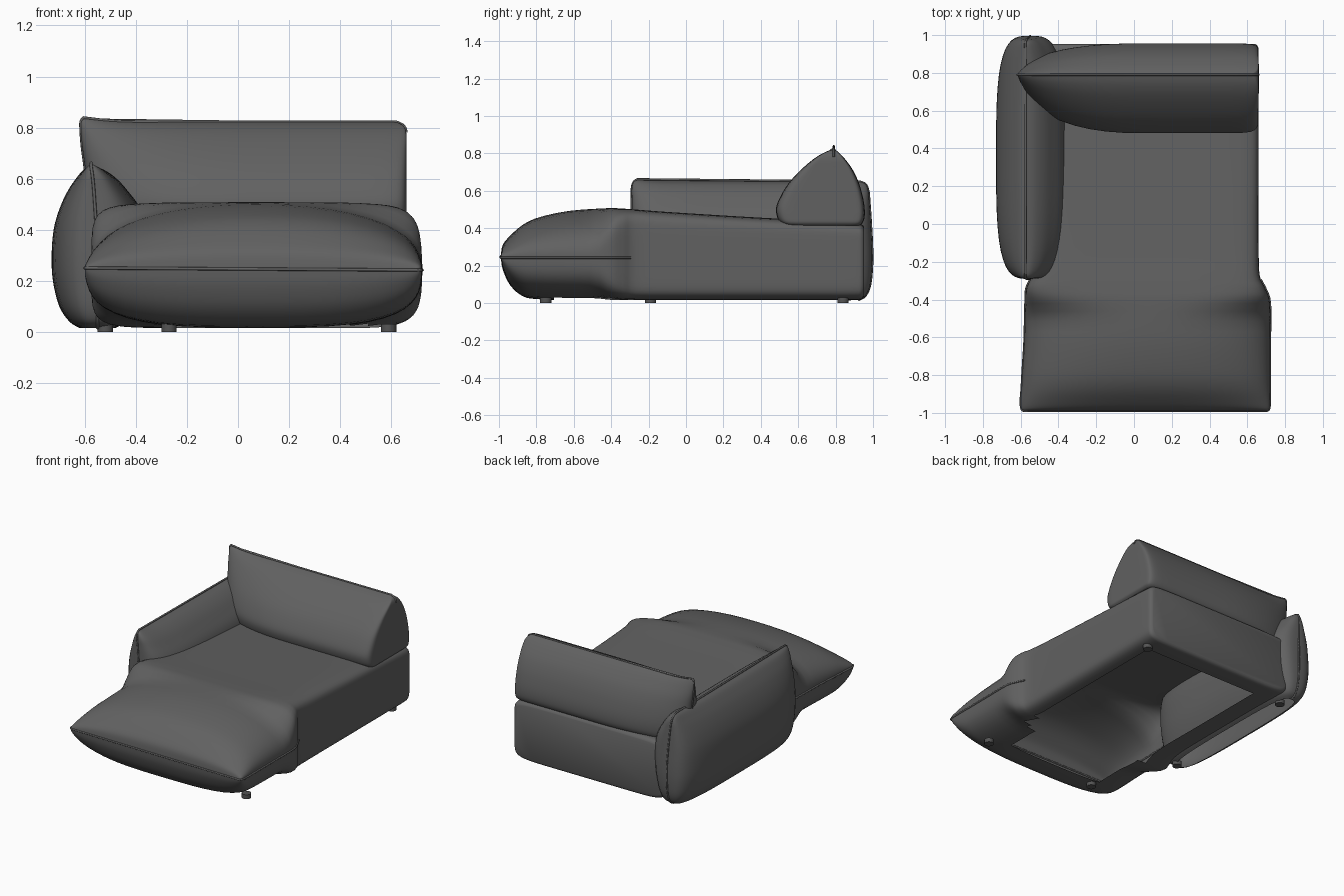
import bpy, bmesh, math
from mathutils import Vector

if "Cube" in bpy.data.objects:
    bpy.data.objects.remove(bpy.data.objects["Cube"])


def material(name, v):
    m = bpy.data.materials.new(name)
    m.diffuse_color = (v, v, v, 1)
    m.use_nodes = True
    m.node_tree.nodes["Principled BSDF"].inputs["Base Color"].default_value = m.diffuse_color
    return m


FABRIC = material("charcoal fabric", 0.12)
FOOT = material("dark grey foot", 0.09)


def refine(rows, steps=4):
    """Catmull-Rom refinement of a table of section parameters."""
    out, n = [], len(rows)
    for i in range(n - 1):
        p = [rows[max(i - 1, 0)], rows[i], rows[i + 1], rows[min(i + 2, n - 1)]]
        for k in range(steps):
            t = k / steps
            out.append([0.5 * (2 * b + (c - a) * t + (2 * a - 5 * b + 4 * c - d) * t * t
                               + (3 * b - a - 3 * c + d) * t ** 3)
                        for a, b, c, d in zip(*p)])
    out.append(list(rows[-1]))
    return out


def cushion(name, rows, place, exponent, cap_start=False, cap_end=False, open_rect=None, lift=None):
    """Loft pillow sections. Each row: position, a min, a max, seam, b min, b max."""
    bm = bmesh.new()
    half = 16
    us = [math.sin(math.pi / 2 * math.sin(math.pi / 2 * k / half)) for k in range(-half, half + 1)]
    path = [(u, 1) for u in us] + [(u, -1) for u in us[-2:0:-1]]
    rings = []
    for s, a0, a1, c, b0, b1 in rows:
        ring = []
        for u, side in path:
            n = exponent(s, u, side)
            f = max(0.0, 1 - abs(u) ** n) ** (1 / n)
            b = c + ((b1 - c) if side > 0 else (b0 - c)) * f
            a = (a0 + a1) / 2 + u * (a1 - a0) / 2
            co = Vector(place(s, a, b))
            if lift:
                co.z += lift(co)
            ring.append(bm.verts.new(co))
        rings.append(ring)
    m = len(path)
    for r, q in zip(rings, rings[1:]):
        for i in range(m):
            j = (i + 1) % m
            bm.faces.new((r[i], r[j], q[j], q[i]))
    if cap_start:
        bm.faces.new(rings[0])
    if cap_end:
        bm.faces.new(rings[-1])
    bmesh.ops.remove_doubles(bm, verts=bm.verts, dist=0.0004)
    bmesh.ops.recalc_face_normals(bm, faces=bm.faces)
    if open_rect:  # underside opening
        x0, x1, y0, y1 = open_rect
        gone = []
        for f in bm.faces:
            p = f.calc_center_median()
            if p.z < 0.03 and x0 < p.x < x1 and y0 < p.y < y1:
                gone.append(f)
        bmesh.ops.delete(bm, geom=gone, context='FACES')
    me = bpy.data.meshes.new(name)
    bm.to_mesh(me)
    bm.free()
    me.materials.append(FABRIC)
    ob = bpy.data.objects.new(name, me)
    bpy.context.collection.objects.link(ob)
    bpy.ops.object.select_all(action='DESELECT')
    ob.select_set(True)
    bpy.context.view_layer.objects.active = ob
    bpy.ops.object.shade_smooth_by_angle(angle=math.radians(45))


def cord(name, pts, radius=0.006):
    cu = bpy.data.curves.new(name, 'CURVE')
    cu.dimensions = '3D'
    cu.bevel_depth = radius
    cu.bevel_resolution = 2
    cu.use_fill_caps = True
    sp = cu.splines.new('POLY')
    sp.points.add(len(pts) - 1)
    for p, q in zip(sp.points, pts):
        p.co = (*q, 1)
    cu.materials.append(FABRIC)
    bpy.context.collection.objects.link(bpy.data.objects.new(name, cu))


# Seat: sections along y, pinched to a seam at the front, boxy at the rear
seat_rows = refine([
    (-0.99, -0.58, 0.70, 0.25, 0.245, 0.255),
    (-0.98, -0.595, 0.715, 0.25, 0.18, 0.31),
    (-0.94, -0.60, 0.72, 0.25, 0.095, 0.36),
    (-0.87, -0.595, 0.72, 0.25, 0.035, 0.42),
    (-0.78, -0.59, 0.72, 0.25, 0.02, 0.46),
    (-0.62, -0.58, 0.72, 0.25, 0.015, 0.493),
    (-0.42, -0.575, 0.72, 0.25, 0.015, 0.507),
    (-0.34, -0.57, 0.695, 0.25, 0.015, 0.505),
    (-0.27, -0.54, 0.665, 0.25, 0.015, 0.50),
    (-0.10, -0.50, 0.66, 0.25, 0.015, 0.487),
    (0.30, -0.50, 0.66, 0.25, 0.015, 0.462),
    (0.70, -0.50, 0.66, 0.25, 0.015, 0.44),
    (0.90, -0.50, 0.66, 0.25, 0.015, 0.428),
    (0.94, -0.495, 0.655, 0.25, 0.02, 0.42),
    (0.953, -0.48, 0.64, 0.25, 0.035, 0.405)])


def seat_exponent(s, u, side):
    t = min(1, max(0, (s + 0.5) / 0.26))
    t = t * t * (3 - 2 * t)
    start = 2.25 if side > 0 else 3.2
    return start + (10 - start) * t


cushion("seat", seat_rows, lambda s, a, b: (a, s, b), seat_exponent,
        cap_start=True, cap_end=True, open_rect=(-0.32, 0.56, -0.70, 0.82))
front = [r for r in seat_rows if r[0] < -0.29]
cord("seat_piping", [(r[1], r[0], r[3]) for r in front[::-1]]
     + [(r[2], r[0], r[3] - 0.008) for r in front])

# Arm: sections stacked in z, pinched at both ends and along the top
arm_rows = refine([
    (0.015, -0.20, 0.92, -0.55, -0.62, -0.48),
    (0.04, -0.25, 0.96, -0.55, -0.66, -0.44),
    (0.10, -0.275, 0.985, -0.55, -0.70, -0.41),
    (0.20, -0.285, 0.995, -0.55, -0.725, -0.38),
    (0.30, -0.29, 0.995, -0.55, -0.73, -0.365),
    (0.40, -0.29, 0.99, -0.555, -0.722, -0.36),
    (0.48, -0.29, 0.985, -0.56, -0.70, -0.38),
    (0.55, -0.29, 0.98, -0.565, -0.668, -0.43),
    (0.60, -0.29, 0.975, -0.57, -0.635, -0.475),
    (0.635, -0.28, 0.96, -0.575, -0.605, -0.525),
    (0.65, -0.26, 0.93, -0.575, -0.577, -0.573)])
cushion("armrest", arm_rows, lambda s, a, b: (b, a, s), lambda s, u, side: 3.5, cap_end=True,
        lift=lambda p: 0.012 * max(0, 1 - (p.y + 0.28) / 0.2) ** 2 * p.z / 0.65)
cord("armrest_piping", [(r[3], r[1], r[0] + 0.012 * r[0] / 0.65) for r in arm_rows]
     + [(r[3], r[2], r[0]) for r in arm_rows[::-1]])

# Backrest: sections stacked in z, pinched at the left end, flat at the right
back_rows = refine([
    (0.415, -0.56, 0.645, 0.79, 0.53, 0.93),
    (0.43, -0.57, 0.658, 0.79, 0.505, 0.945),
    (0.46, -0.575, 0.66, 0.79, 0.487, 0.955),
    (0.51, -0.585, 0.66, 0.79, 0.482, 0.955),
    (0.57, -0.595, 0.66, 0.79, 0.505, 0.945),
    (0.64, -0.60, 0.66, 0.79, 0.548, 0.925),
    (0.71, -0.61, 0.66, 0.79, 0.612, 0.893),
    (0.77, -0.615, 0.66, 0.79, 0.682, 0.85),
    (0.805, -0.615, 0.65, 0.79, 0.74, 0.817),
    (0.822, -0.605, 0.62, 0.79, 0.787, 0.793)])


def back_lift(p):
    return 0.018 * max(0, (-0.4 - p.x) / 0.21) ** 2 * (p.z - 0.41) / 0.41


cushion("backrest", back_rows, lambda s, a, b: (a, b, s),
        lambda s, u, side: 2.3 if u < 0 else 16, cap_start=True, cap_end=True, lift=back_lift)
ridge = [Vector((r[1], r[3], r[0])) for r in back_rows]
top = back_rows[-1]
ridge += [Vector((top[1] + (top[2] - top[1]) * k / 16, top[3], top[0])) for k in range(1, 17)]
ridge += [Vector((r[2], r[3], r[0])) for r in back_rows[-2:-9:-1]]
for p in ridge:
    p.z += back_lift(p)
cord("backrest_piping", ridge)

# Feet: small discs
for i, (x, y) in enumerate([(0.59, -0.75), (-0.27, -0.75), (-0.52, -0.19), (-0.52, 0.84), (0.59, 0.84)]):
    bpy.ops.mesh.primitive_cylinder_add(vertices=24, radius=0.03, depth=0.03, location=(x, y, 0.015))
    foot = bpy.context.object
    foot.name = f"foot_{i + 1}"
    foot.data.materials.append(FOOT)
    bpy.ops.object.shade_smooth_by_angle(angle=math.radians(40))
